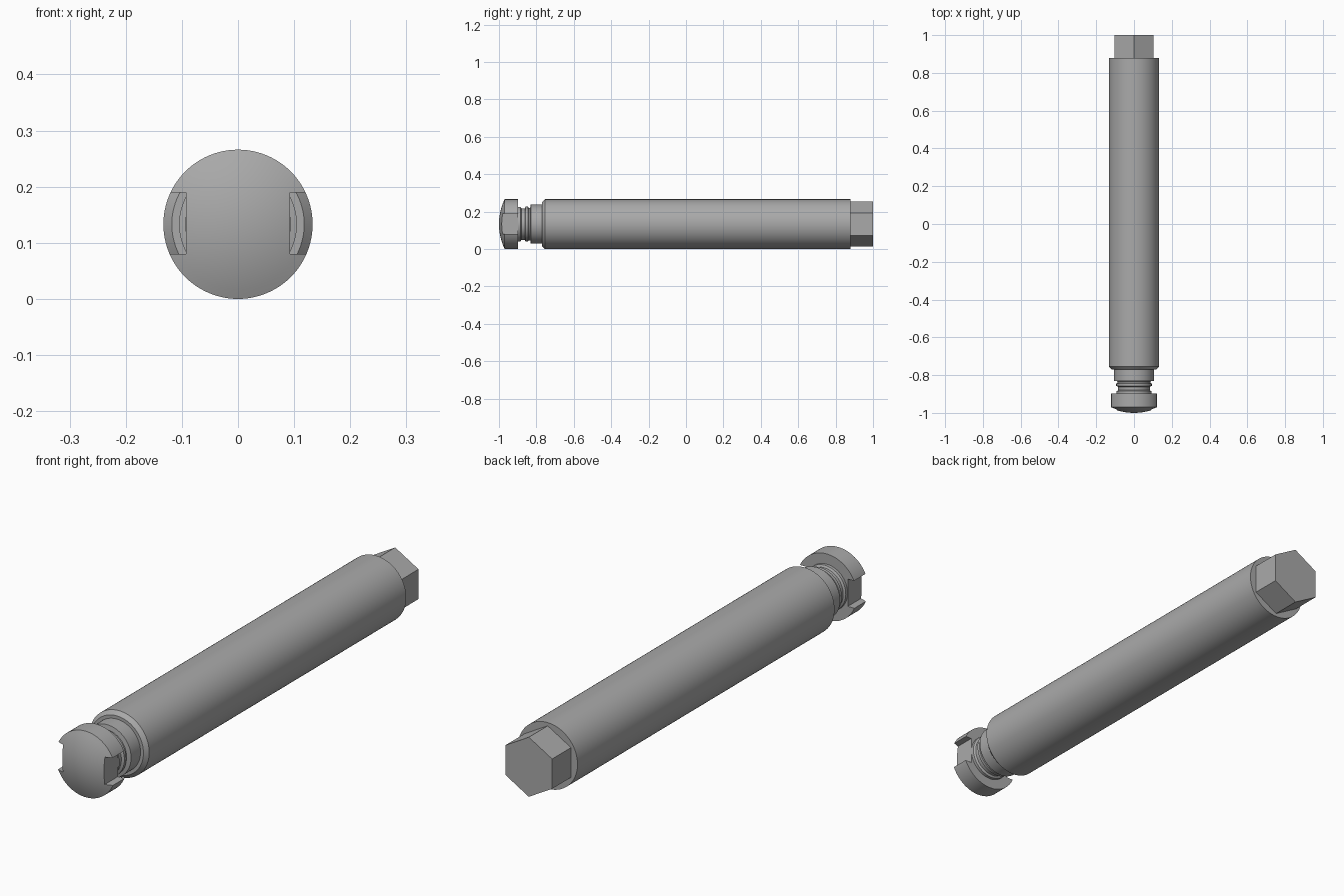
import bpy, bmesh, math
from mathutils import Matrix

if "Cube" in bpy.data.objects:
    bpy.data.objects.remove(bpy.data.objects["Cube"], do_unlink=True)

R = 0.133          # shaft radius, also the height of the axis

steel = bpy.data.materials.new("steel grey")
steel.use_nodes = True
steel.diffuse_color = (0.4, 0.4, 0.4, 1)
steel.node_tree.nodes["Principled BSDF"].inputs["Base Color"].default_value = (0.4, 0.4, 0.4, 1)


def finish(name, bm):
    bmesh.ops.recalc_face_normals(bm, faces=bm.faces)
    mesh = bpy.data.meshes.new(name)
    bm.to_mesh(mesh)
    bm.free()
    mesh.materials.append(steel)
    obj = bpy.data.objects.new(name, mesh)
    bpy.context.collection.objects.link(obj)
    return obj


def smooth(obj):
    bpy.ops.object.select_all(action='DESELECT')
    obj.select_set(True)
    bpy.context.view_layer.objects.active = obj
    bpy.ops.object.shade_smooth_by_angle(angle=math.radians(25))


def lathe(name, profile, sides=96):
    """Turn (y, radius) points around the long axis."""
    bm = bmesh.new()
    verts = [bm.verts.new((0, y, R + r)) for y, r in profile]
    edges = [bm.edges.new(pair) for pair in zip(verts, verts[1:])]
    bmesh.ops.spin(bm, geom=verts + edges, cent=(0, 0, R), axis=(0, 1, 0),
                   angle=math.tau, steps=sides, use_duplicate=False)
    bmesh.ops.remove_doubles(bm, verts=bm.verts, dist=0.0001)
    return finish(name, bm)


# Long shaft with a chamfered shoulder
smooth(lathe("shaft", [(-0.77, 0), (-0.77, 0.118), (-0.755, R), (0.88, R), (0.88, 0)]))

# Stepped, grooved neck between shaft and head
smooth(lathe("neck", [(-0.91, 0), (-0.91, 0.092), (-0.885, 0.092), (-0.88, 0.084),
                      (-0.862, 0.084), (-0.857, 0.094), (-0.845, 0.094),
                      (-0.842, 0.087), (-0.833, 0.087), (-0.83, 0.105),
                      (-0.765, 0.105), (-0.765, 0)]))

# Domed head
dome = [(-1 + 0.03 * (i / 8) ** 2, R * i / 8) for i in range(9)]
head = lathe("head", dome + [(-0.897, R), (-0.897, 0)])

# Slots on both sides of the head
for side in (-1, 1):
    bm = bmesh.new()
    bmesh.ops.create_cube(bm, size=1, matrix=Matrix.Translation((side * 0.143, -0.95, R + 0.002))
                          @ Matrix.Diagonal((0.1, 0.3, 0.11, 1)))
    cutter = finish("slot_cutter", bm)
    cutter.hide_render = True
    cut = head.modifiers.new("slot", 'BOOLEAN')
    cut.object = cutter
    cut.solver = 'EXACT'
    bpy.context.view_layer.objects.active = head
    bpy.ops.object.modifier_apply(modifier=cut.name)
    bpy.data.objects.remove(cutter, do_unlink=True)
smooth(head)

# Hexagonal drive at the rear, one corner pointing up
bm = bmesh.new()
bmesh.ops.create_cone(bm, cap_ends=True, segments=6, radius1=0.12, radius2=0.12, depth=0.13,
                      matrix=Matrix.Translation((0, 0.935, R)) @ Matrix.Rotation(math.pi / 2, 4, 'X'))
finish("hex_drive", bm)
